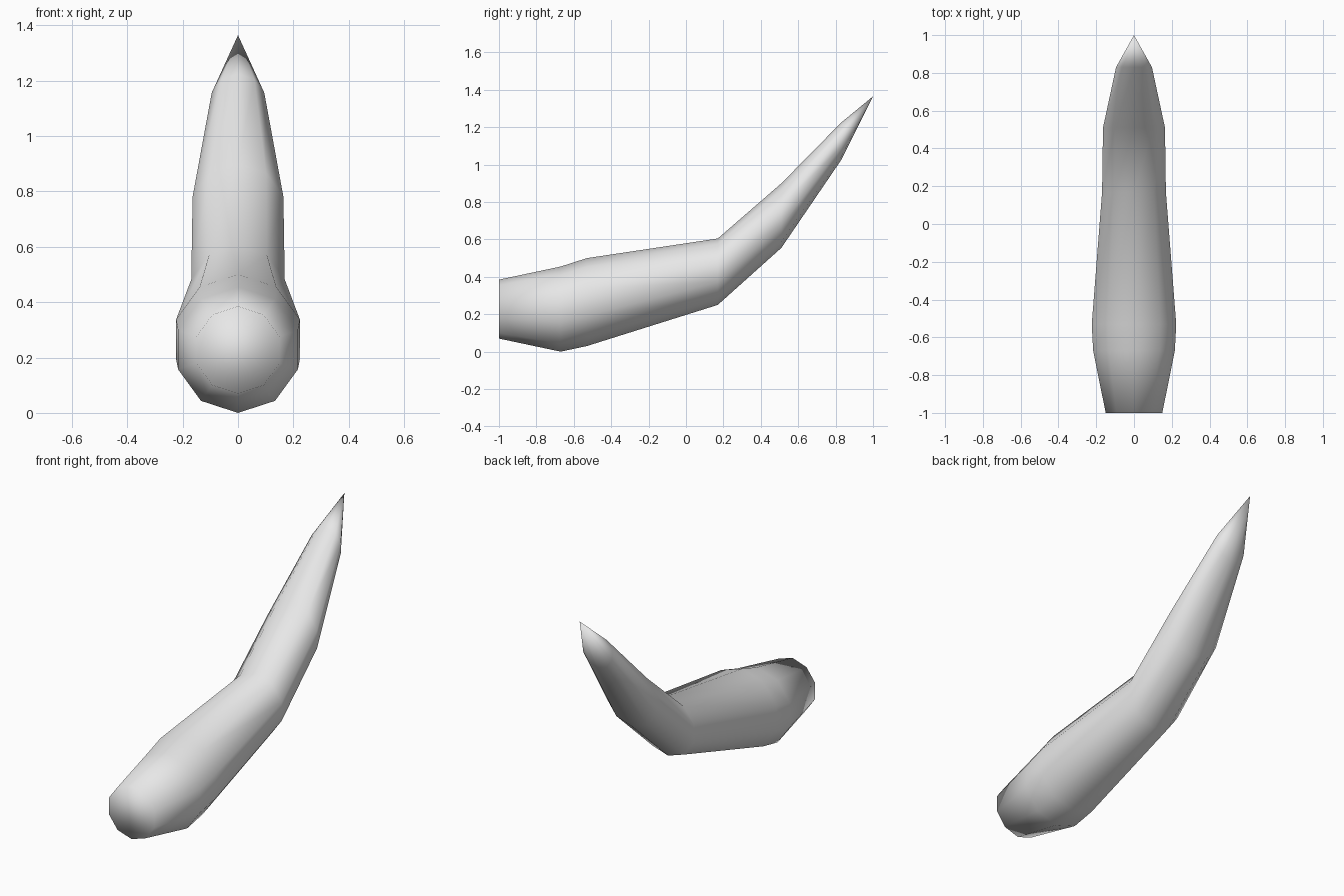
import bpy
import bmesh
from math import sin, cos, tau

cube = bpy.data.objects.get("Cube")
if cube:
    bpy.data.objects.remove(cube, do_unlink=True)

SIDES = 10

# Upright rings along the horn: position y, lowest z, highest z
RINGS = [
    (-1.0, 0.07, 0.385),
    (-0.67, 0.0, 0.455),
    (-0.53, 0.03, 0.5),
    (0.17, 0.25, 0.605),
    (0.51, 0.555, 0.9),
    (0.83, 1.025, 1.225),
]
TIP = (0, 1.0, 1.365)


def add_ring(bm, y, low, high):
    """Ten-sided upright ring with a corner at its top and bottom."""
    middle, radius = (low + high) / 2, (high - low) / 2
    return [bm.verts.new((radius * sin(tau * i / SIDES), y,
                          middle + radius * cos(tau * i / SIDES)))
            for i in range(SIDES)]


bm = bmesh.new()
rings = [add_ring(bm, *ring) for ring in RINGS]
tip = bm.verts.new(TIP)

# Blunt front cap
bm.faces.new(rings[0])

# Tube walls and pointed end
for i in range(SIDES):
    j = (i + 1) % SIDES
    for a, b in zip(rings, rings[1:]):
        bm.faces.new((a[i], a[j], b[j], b[i]))
    bm.faces.new((rings[-1][i], rings[-1][j], tip))

bmesh.ops.recalc_face_normals(bm, faces=bm.faces)
for face in bm.faces:
    face.smooth = True

mesh = bpy.data.meshes.new("curved_horn")
bm.to_mesh(mesh)
bm.free()
horn = bpy.data.objects.new("curved_horn", mesh)
bpy.context.collection.objects.link(horn)

# Single light grey finish
colour = (0.8, 0.8, 0.8, 1)
grey = bpy.data.materials.new("light_grey")
grey.use_nodes = True
grey.diffuse_color = colour
grey.node_tree.nodes["Principled BSDF"].inputs["Base Color"].default_value = colour
mesh.materials.append(grey)
